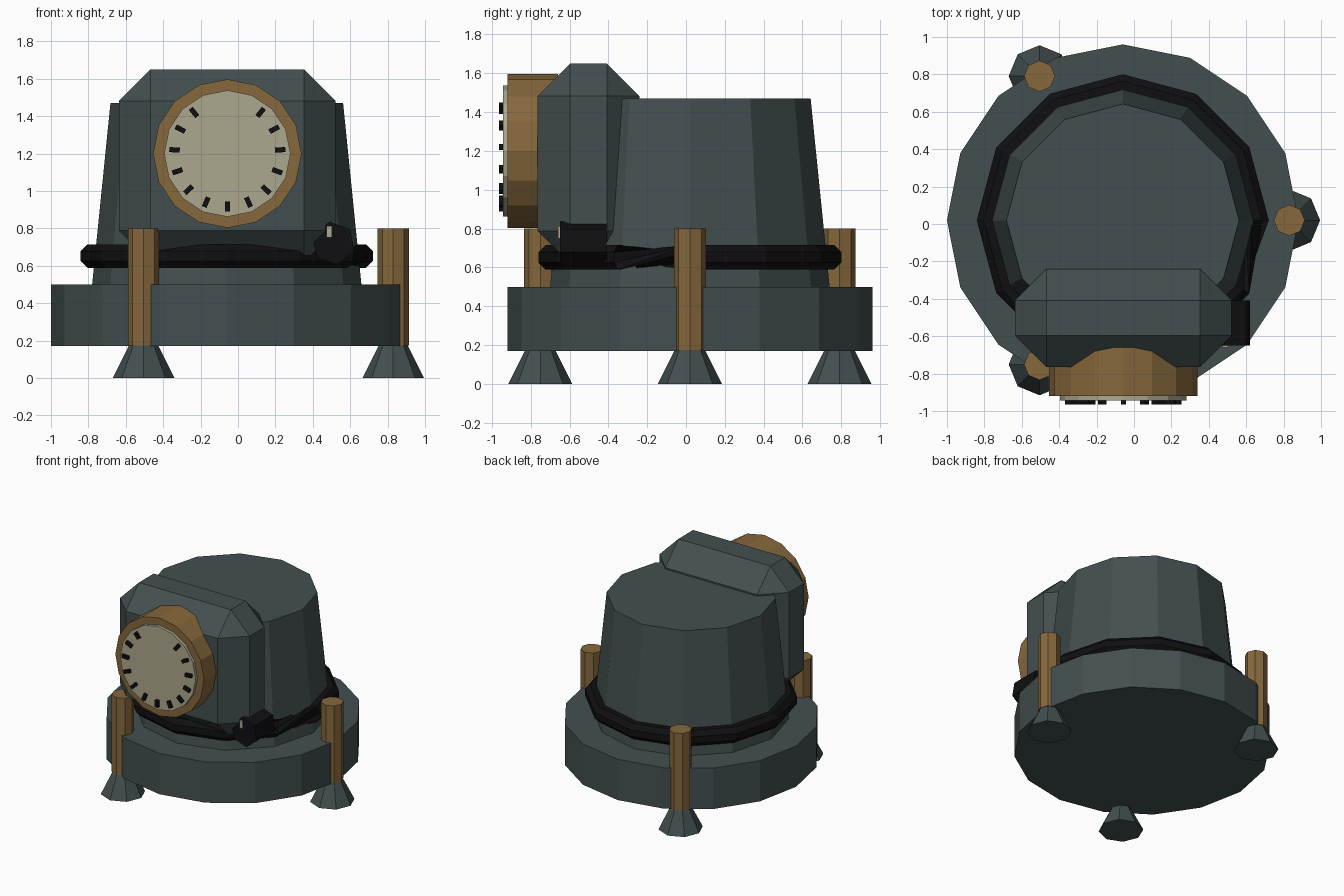
import bpy, bmesh
from math import pi, sin, cos, radians

if "Cube" in bpy.data.objects:
    bpy.data.objects.remove(bpy.data.objects["Cube"])

def mat(name, r, g, b):
    m = bpy.data.materials.new(name)
    m.diffuse_color = (r, g, b, 1)
    m.use_nodes = True
    m.node_tree.nodes["Principled BSDF"].inputs["Base Color"].default_value = m.diffuse_color
    return m

STEEL = mat("dark_teal_steel", 0.057, 0.078, 0.078)
BRASS = mat("brass", 0.24, 0.138, 0.045)
CREAM = mat("cream_dial", 0.41, 0.39, 0.27)
BLACK = mat("black_rubber", 0.005, 0.005, 0.006)
CX, CY = -0.06, 0.02  # axis of the round body

def finish(name, material):
    o = bpy.context.object
    o.name = name
    o.data.materials.append(material)
    return o

def upright(name, material, n, r1, r2, z0, z1, x=CX, y=CY):
    bpy.ops.mesh.primitive_cone_add(vertices=n, radius1=r1, radius2=r2, depth=z1 - z0,
                                    location=(x, y, (z0 + z1) / 2))
    return finish(name, material)

def facing(name, material, n, r, y0, y1, x, z, turn=0):
    bpy.ops.mesh.primitive_cylinder_add(vertices=n, radius=r, depth=y1 - y0,
                                        location=(x, (y0 + y1) / 2, z),
                                        rotation=(pi / 2, turn, 0))
    return finish(name, material)

def box(name, material, lo, hi, turn=0):
    bpy.ops.mesh.primitive_cube_add(size=1, location=[(a + b) / 2 for a, b in zip(lo, hi)],
                                    rotation=(0, turn, 0))
    bpy.context.object.scale = [b - a for a, b in zip(lo, hi)]
    bpy.ops.object.transform_apply(location=False, rotation=False, scale=True)
    return finish(name, material)

# Base and tapered body
upright("base", STEEL, 16, 0.94, 0.94, 0.17, 0.50)
upright("body", STEEL, 12, 0.73, 0.622, 0.40, 1.47)

# Chamfered dial housing
housing = box("dial_housing", STEEL, (-0.637, -0.765, 0.62), (0.522, -0.24, 1.65))
bev = housing.modifiers.new("chamfer", 'BEVEL')
bev.width = 0.168
bev.segments = 1

# Three posts with flared feet
for i in range(3):
    a = i * 2 * pi / 3
    x, y = CX + 0.89 * cos(a), CY + 0.89 * sin(a)
    upright(f"post_{i + 1}", BRASS, 8, 0.083, 0.083, 0.175, 0.80, x, y)
    upright(f"foot_{i + 1}", STEEL, 8, 0.165, 0.055, 0.0, 0.22, x, y)

# Dial with bezel and tick marks
DX, DZ = -0.057, 1.20
facing("dial_bezel", BRASS, 16, 0.397, -0.92, -0.66, DX, DZ)
facing("dial_face", CREAM, 16, 0.338, -0.943, -0.90, DX, DZ)
for i in range(13):
    a = radians(270 + (i - 6) * 23.5)
    x, z = DX + 0.283 * cos(a), DZ + 0.283 * sin(a)
    box(f"tick_{i + 1}", BLACK, (x - 0.028, -0.964, z - 0.0135),
        (x + 0.028, -0.941, z + 0.0135), -a)

# Hose around the body, twisted in its last segment
bm = bmesh.new()
rings = []
for i in range(12):
    a = i * pi / 6
    ring = []
    for j in range(8):
        t = (j + 0.5) * pi / 4
        r = 0.718 + 0.068 * cos(t)
        ring.append(bm.verts.new((CX + r * cos(a), CY + r * sin(a), 0.652 + 0.068 * sin(t))))
    rings.append(ring)
for i in range(12):
    p, q = rings[i], rings[(i + 1) % 12]
    s = 3 if i == 11 else 0
    for j in range(8):
        bm.faces.new((p[j], q[(j + s) % 8], q[(j + s + 1) % 8], p[(j + 1) % 8]))
bmesh.ops.recalc_face_normals(bm, faces=bm.faces)
me = bpy.data.meshes.new("hose")
bm.to_mesh(me)
bm.free()
hose = bpy.data.objects.new("hose", me)
bpy.context.collection.objects.link(hose)
me.materials.append(BLACK)

# Hose knob with its pointer mark
facing("knob", BLACK, 6, 0.117, -0.65, -0.41, 0.51, 0.72, radians(-10))
box("knob_mark", CREAM, (0.474, -0.66, 0.75), (0.502, -0.64, 0.812))
